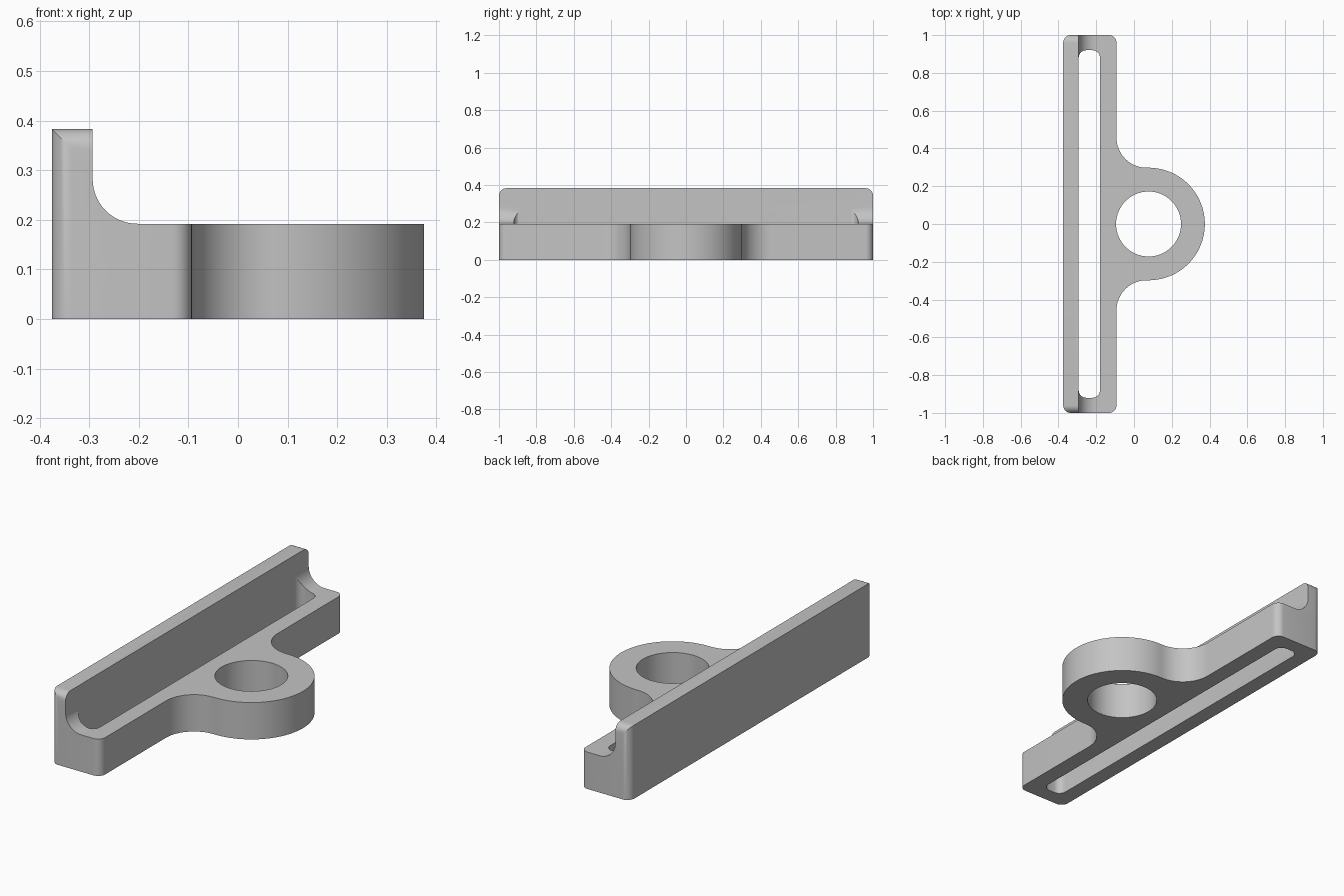
import bpy, bmesh
from math import pi, cos, sin, atan2, hypot

cube = bpy.data.objects.get("Cube")
if cube:
    bpy.data.objects.remove(cube, do_unlink=True)

BACK, WALL, EDGE = -0.375, -0.293, -0.093   # x of wall back, wall face, plate edge
PLATE_H, WALL_H = 0.192, 0.383
CORNER = 0.04
RING_X, RING_R, HOLE_R = 0.077, 0.298, 0.172
BLEND_R = 0.16


def arc(cx, cy, r, a0, a1, n):
    return [(cx + r * cos(a0 + (a1 - a0) * i / n),
             cy + r * sin(a0 + (a1 - a0) * i / n)) for i in range(n + 1)]


def prism(name, outline, place, lo, hi):
    """Extrude a 2D outline; place(u, v, w) maps it into space."""
    bm = bmesh.new()
    face = bm.faces.new([bm.verts.new(place(u, v, lo)) for u, v in outline])
    ext = bmesh.ops.extrude_face_region(bm, geom=[face])
    for v in ext["geom"]:
        if isinstance(v, bmesh.types.BMVert):
            v.co += place(0, 0, hi - lo)
    bmesh.ops.recalc_face_normals(bm, faces=bm.faces)
    mesh = bpy.data.meshes.new(name)
    bm.to_mesh(mesh)
    bm.free()
    obj = bpy.data.objects.new(name, mesh)
    bpy.context.collection.objects.link(obj)
    return obj


def along_z(u, v, w):
    return Vector((u, v, w))


def along_y(u, v, w):
    return Vector((u, w, v))


def along_x(u, v, w):
    return Vector((w, u, v))


from mathutils import Vector

# Footprint: ring, blend into the plate edge, rounded plate corners; then mirrored
blend_x = EDGE + BLEND_R
blend_y = ((RING_R + BLEND_R) ** 2 - (blend_x - RING_X) ** 2) ** 0.5
t = atan2(blend_y, blend_x - RING_X)
half = arc(RING_X, 0, RING_R, 0, t, 28)
half += arc(blend_x, blend_y, BLEND_R, t - pi, -pi, 16)[1:]
half += arc(EDGE - CORNER, 1 - CORNER, CORNER, 0, pi / 2, 8)
half += arc(BACK + CORNER, 1 - CORNER, CORNER, pi / 2, pi, 8)
footprint = half + [(x, -y) for x, y in reversed(half[1:])]
bracket = prism("bracket", footprint, along_z, 0, 0.5)

# Cross-section: low plate curving up into the tall wall
f = 0.09
section = [(-0.5, -0.1), (0.5, -0.1), (0.5, PLATE_H)]
section += arc(WALL + f, PLATE_H + f, f, -pi / 2, -pi, 14)
section += [(WALL, 0.5), (-0.5, 0.5)]
section_tool = prism("section_tool", section, along_y, -1.1, 1.1)

# Side outline: rounded upper ends of the wall
side = [(-1.1, -0.1), (1.1, -0.1), (1.1, 0.2), (1, 0.2)]
side += arc(1 - CORNER, WALL_H - CORNER, CORNER, 0, pi / 2, 8)
side += arc(CORNER - 1, WALL_H - CORNER, CORNER, pi / 2, pi, 8)
side += [(-1, 0.2), (-1.1, 0.2)]
side_tool = prism("side_tool", side, along_x, -0.6, 0.6)

# Long slot beside the wall, and the round hole
s0, s1, sy, sr = WALL, -0.18, 0.92, 0.04
slot = (arc(s1 - sr, sy - sr, sr, 0, pi / 2, 8)
        + arc(s0 + sr, sy - sr, sr, pi / 2, pi, 8)
        + arc(s0 + sr, sr - sy, sr, pi, 1.5 * pi, 8)
        + arc(s1 - sr, sr - sy, sr, 1.5 * pi, 2 * pi, 8))
slot_tool = prism("slot_tool", slot, along_z, -0.2, 0.6)
hole_tool = prism("hole_tool", arc(RING_X, 0, HOLE_R, 0, 2 * pi, 64)[:-1],
                  along_z, -0.2, 0.6)

# Combine the shapes
bpy.context.view_layer.objects.active = bracket
for tool, op in ((section_tool, "INTERSECT"), (side_tool, "INTERSECT"),
                 (slot_tool, "DIFFERENCE"), (hole_tool, "DIFFERENCE")):
    tool.hide_render = True
    mod = bracket.modifiers.new(tool.name, "BOOLEAN")
    mod.operation = op
    mod.solver = "EXACT"
    mod.object = tool
    bpy.ops.object.modifier_apply(modifier=mod.name)
    bpy.data.objects.remove(tool, do_unlink=True)

# Single plain grey
grey = bpy.data.materials.new("light grey")
grey.use_nodes = True
colour = (0.55, 0.55, 0.55, 1)
grey.diffuse_color = colour
grey.node_tree.nodes["Principled BSDF"].inputs["Base Color"].default_value = colour
bracket.data.materials.clear()
bracket.data.materials.append(grey)

bpy.ops.object.select_all(action="DESELECT")
bracket.select_set(True)
bpy.ops.object.shade_smooth_by_angle(angle=pi / 6)
